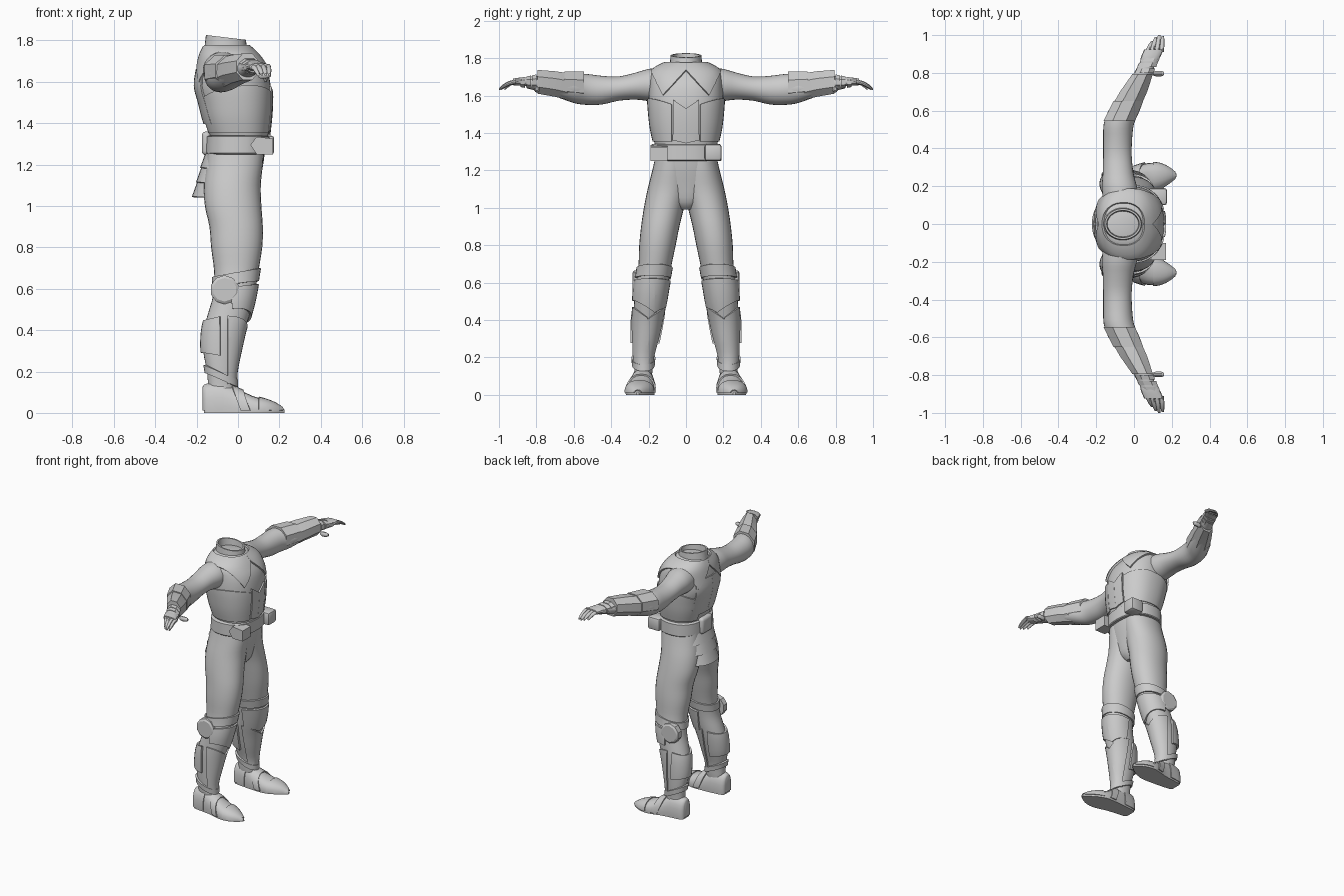
import bpy, bmesh, math
from mathutils import Vector

if "Cube" in bpy.data.objects:
    bpy.data.objects.remove(bpy.data.objects["Cube"])

grey = bpy.data.materials.new("plain_grey")
grey.diffuse_color = (0.6, 0.6, 0.6, 1)
grey.use_nodes = True
grey.node_tree.nodes["Principled BSDF"].inputs["Base Color"].default_value = grey.diffuse_color


def finish(bm, name, mirror=False, angle=35):
    me = bpy.data.meshes.new(name)
    bm.to_mesh(me)
    bm.free()
    me.materials.append(grey)
    me.shade_smooth()
    me.set_sharp_from_angle(angle=math.radians(angle))
    ob = bpy.data.objects.new(name, me)
    bpy.context.collection.objects.link(ob)
    if mirror:
        m = ob.modifiers.new("mirror", "MIRROR")
        m.use_axis = (False, True, False)
        m.use_mirror_merge = False
    return ob


def smooth_rows(rows, k):
    """Catmull-Rom rows between the given ones."""
    out = []
    for i in range(len(rows) - 1):
        p = [rows[max(0, min(len(rows) - 1, i + j))] for j in (-1, 0, 1, 2)]
        for s in range(k):
            t = s / k
            out.append([0.5 * (2 * b + (c - a) * t + (2 * a - 5 * b + 4 * c - d) * t * t
                               + (3 * b - a - 3 * c + d) * t ** 3) for a, b, c, d in zip(*p)])
    return out + [list(rows[-1])]


def loft(axis, rows, n=28, k=3, power=0.85, phase=0.0):
    """Skin of rounded sections; row = position on axis, then min/max of the other two."""
    bm = bmesh.new()
    rings = []
    for t, a0, a1, b0, b1 in (smooth_rows(rows, k) if k > 1 else rows):
        ring = []
        for i in range(n):
            ang = 2 * math.pi * (i + phase) / n
            c, s = math.cos(ang), math.sin(ang)
            u = (a0 + a1) / 2 + (a1 - a0) / 2 * math.copysign(abs(c) ** power, c)
            v = (b0 + b1) / 2 + (b1 - b0) / 2 * math.copysign(abs(s) ** power, s)
            ring.append(bm.verts.new({"x": (t, u, v), "y": (u, t, v), "z": (u, v, t)}[axis]))
        rings.append(ring)
    for r, q in zip(rings, rings[1:]):
        for i in range(n):
            j = (i + 1) % n
            bm.faces.new((r[i], r[j], q[j], q[i]))
    bm.faces.new(rings[0])
    bm.faces.new(rings[-1])
    bmesh.ops.recalc_face_normals(bm, faces=bm.faces)
    return bm


def shell(name, source, planes, thick=0.008, mirror=True):
    """Raised plate over a body part; each plane drops what lies along its direction."""
    bm = source.copy()
    for co, no in planes:
        bmesh.ops.bisect_plane(bm, geom=bm.verts[:] + bm.edges[:] + bm.faces[:], dist=1e-5,
                               plane_co=co, plane_no=Vector(no).normalized(), clear_outer=True)
    ret = bmesh.ops.extrude_face_region(bm, geom=bm.faces[:])["geom"]
    top = {f for f in ret if isinstance(f, bmesh.types.BMFace)}
    for f in top:
        f.normal_update()
    moves = []
    for v in ret:
        if isinstance(v, bmesh.types.BMVert):
            d = sum((f.normal for f in v.link_faces if f in top), Vector())
            moves.append((v, d.normalized() * thick))
    for v, d in moves:
        v.co += d
    bm.normal_update()
    return finish(bm, name, mirror)


def block(name, lo, hi, bevel, segs=1, mirror=False):
    bm = bmesh.new()
    bmesh.ops.create_cube(bm, size=1)
    for v in bm.verts:
        v.co = [(a + b) / 2 + c * (b - a) for a, b, c in zip(lo, hi, v.co)]
    bmesh.ops.bevel(bm, geom=bm.edges[:], offset=bevel, segments=segs, affect="EDGES", profile=0.5)
    return finish(bm, name, mirror)


def above(z, sx=0, sy=0):   # keep what is above a sloped plane
    return ((0, 0, z), (sx, sy, -1))


def below(z, sx=0, sy=0):
    return ((0, 0, z), (-sx, -sy, 1))


FRONT = lambda x: ((x, 0, 0), (-1, 0, 0))
BACK = lambda x: ((x, 0, 0), (1, 0, 0))
OUT = lambda y: ((0, y, 0), (0, -1, 0))
IN = lambda y: ((0, y, 0), (0, 1, 0))

# torso
torso = loft("z", [(1.33, -.135, .145, -.165, .165), (1.42, -.165, .155, -.185, .185),
                   (1.50, -.185, .16, -.195, .195), (1.58, -.205, .158, -.2, .2),
                   (1.66, -.195, .14, -.195, .195), (1.72, -.18, .1, -.185, .185),
                   (1.755, -.165, .065, -.14, .14), (1.775, -.155, .04, -.09, .09)], n=40)
shell("mantle", torso, [OUT(0), below(1.768), above(1.73, 0, -1.08), above(1.348, 0, 2.1)], .012)
shell("chest_panel", torso, [FRONT(.02), OUT(0), IN(.068), above(1.345, 0, .25), below(1.53, 0, .7)], .01)
shell("rib_plate", torso, [OUT(.074), above(1.355), below(1.50, .15, .4)], .008)
shell("back_plate", torso, [BACK(-.06), OUT(0), IN(.13), above(1.40), below(1.66)], .009)
finish(torso, "torso")

# hollow collar, tilted down at the front
collar = loft("z", [(1.73, -.165, .05, -.09, .09), (1.815, -.155, .038, -.082, .082),
                    (1.815, -.145, .028, -.072, .072), (1.75, -.14, .02, -.065, .065)], k=1, power=1)
for v in collar.verts:
    v.co.z -= 0.12 * (v.co.x + 0.06)
finish(collar, "collar")

# pelvis and belt
finish(loft("z", [(.99, -.07, .05, -.04, .04), (1.03, -.11, .085, -.09, .09),
                  (1.12, -.145, .105, -.15, .15), (1.22, -.145, .125, -.165, .165),
                  (1.32, -.14, .135, -.165, .165)]), "pelvis")
finish(loft("z", [(1.25, -.15, .145, -.185, .185), (1.255, -.158, .152, -.19, .19),
                  (1.335, -.155, .152, -.188, .188), (1.34, -.145, .14, -.18, .18)], n=32, k=1), "belt")
block("front_pouch", (.08, .1, 1.25), (.175, .19, 1.34), .014, 2)
block("back_pouch", (-.175, -.06, 1.245), (-.13, .06, 1.36), .02, 3)
buckle = bmesh.new()   # pointed plate on the other hip
pts = [(.06, 1.295), (.09, 1.335), (.17, 1.325), (.17, 1.25), (.09, 1.25)]
base = buckle.faces.new([buckle.verts.new((x, -.19, z)) for x, z in pts])
ext = bmesh.ops.extrude_face_region(buckle, geom=[base], use_keep_orig=True)["geom"]
for v in ext:
    if isinstance(v, bmesh.types.BMVert):
        v.co.y += .09
bmesh.ops.recalc_face_normals(buckle, faces=buckle.faces)
finish(buckle, "belt_side_plate")

# layered plates hanging at the back
for i in range(3):
    xt, xb, w = -.14 - .02 * i, -.172 - .02 * i, .15 - .012 * i
    z = 1.27 - .07 * i
    tier = loft("z", [(z - .09, xb, xb + .24, -w, w), (z, xt, xt + .24, -w + .01, w - .01)], k=1)
    shell("tail_plate", tier, [BACK(xb + .065), above(z - .089), below(z - .001)], .012, False)
    tier.free()

# legs
leg = loft("z", [(.05, -.15, -.01, .19, .28), (.12, -.145, -.012, .18, .275), (.2, -.15, -.01, .175, .28),
                 (.3, -.168, .01, .15, .283), (.4, -.165, .033, .13, .283), (.48, -.145, .058, .115, .278),
                 (.57, -.12, .08, .1, .272), (.68, -.115, .098, .08, .255), (.8, -.13, .117, .055, .25),
                 (.9, -.138, .12, .035, .24), (1., -.16, .113, .01, .225), (1.1, -.165, .11, -.02, .205),
                 (1.2, -.152, .12, -.02, .18), (1.29, -.145, .125, -.02, .16)], power=.95)
shell("knee_band", leg, [above(.625, .15), below(.68, .2)], .01)
shell("knee_plate", leg, [FRONT(-.03), OUT(.17), above(.315, .2, .7), below(.61, .15)], .012)
shell("inner_knee_plate", leg, [FRONT(-.03), IN(.17), above(.555, .2, -.7), below(.61, .15)], .012)
shell("shin_plate", leg, [FRONT(-.05), OUT(.205), above(.14), below(.26, 0, .75)], .009)
shell("inner_shin_plate", leg, [FRONT(-.05), IN(.205), above(.14), below(.56, 0, -.75)], .009)
shell("calf_plate", leg, [BACK(-.085), above(.26, -.2), below(.49, .3)], .014)
shell("ankle_band", leg, [above(.12, -.5), below(.155, -.5)], .012)
finish(leg, "leg", True)

# round guard on the outside of each knee
disc = loft("y", [(.24, -.135, .005, .525, .665), (.278, -.135, .005, .525, .665),
                  (.286, -.122, -.008, .538, .652)], n=10, k=1, power=1, phase=.5)
finish(disc, "knee_disc", True, 20)

# boots with flat soles
boot = loft("x", [(-.165, .2, .265, -.06, .125), (-.15, .185, .28, -.08, .135), (-.08, .175, .29, -.08, .145),
                  (-.01, .17, .3, -.07, .12), (.07, .168, .322, -.05, .082), (.13, .185, .32, -.04, .065),
                  (.18, .215, .3, -.03, .045), (.225, .25, .265, -.01, .015)], n=20)
cut = bmesh.ops.bisect_plane(boot, geom=boot.verts[:] + boot.edges[:] + boot.faces[:], dist=1e-5,
                             plane_co=(0, 0, 0), plane_no=(0, 0, -1), clear_outer=True)
rim = [e for e in cut["geom_cut"] if isinstance(e, bmesh.types.BMEdge)]
shell("toe_cap", boot, [FRONT(.1), above(.012), BACK(.215)], .006)
shell("instep_strap", boot, [((-.02, 0, .1), (-1, 0, -.4)), ((.025, 0, .1), (1, 0, .4)), above(.012)], .008)
shell("heel_plate", boot, [BACK(-.07), above(.012)], .006)
bmesh.ops.edgeloop_fill(boot, edges=rim)
finish(boot, "boot", True)

# arms
arm = loft("y", [(.12, -.165, .03, 1.56, 1.75), (.2, -.17, .015, 1.57, 1.742), (.27, -.165, -.003, 1.578, 1.722),
                 (.36, -.163, -.012, 1.572, 1.702), (.45, -.163, -.01, 1.552, 1.705),
                 (.53, -.16, 0, 1.55, 1.715), (.6, -.135, .03, 1.56, 1.715), (.7, -.07, .065, 1.595, 1.71),
                 (.8, 0, .1, 1.625, 1.705), (.85, .025, .11, 1.638, 1.7)], power=1)
finish(arm, "arm", True)


def faceted(name, rows, n=8):
    finish(loft("y", rows, n=n, k=1, power=.95, phase=.5), name, True, 20)


# forearm guards and wrist bands
faceted("elbow_guard", [(.545, -.168, .012, 1.56, 1.735), (.65, -.115, .055, 1.575, 1.735)])
faceted("forearm_guard", [(.63, -.12, .045, 1.57, 1.725), (.70, -.08, .075, 1.588, 1.735),
                          (.795, -.012, .105, 1.605, 1.742)])
for i in range(3):
    y, d = .8 + .03 * i, .013 * i
    faceted("wrist_band", [(y, .0 + d, .108 + d, 1.63 + d / 3, 1.716 - d / 2),
                           (y + .024, .012 + d, .116 + d, 1.634 + d / 3, 1.71 - d / 2)])

# hands: palm, four fingers and a separate thumb tip
finish(loft("y", [(.84, .035, .12, 1.648, 1.697), (.88, .036, .137, 1.652, 1.697),
                  (.925, .055, .158, 1.655, 1.69)], n=16), "palm", True)
for i, tip in enumerate((.97, .99, 1.0, .995)):
    x, e = .068 + .026 * i, .03 - .008 * i
    rows = [(.91 + (tip - .91) * t, x + e * t - r, x + e * t + r, h - r, h + r)
            for t, r, h in ((0, .013, 1.674), (.4, .012, 1.666), (.75, .0105, 1.65), (1, .006, 1.634))]
    finish(loft("y", rows, n=10, k=2, power=1), "finger", True)
finish(loft("x", [(.1, .788, .806, 1.62, 1.642), (.115, .782, .81, 1.614, 1.648),
                  (.145, .782, .81, 1.618, 1.648), (.16, .79, .804, 1.626, 1.642)], n=10, power=1),
       "thumb", True)
